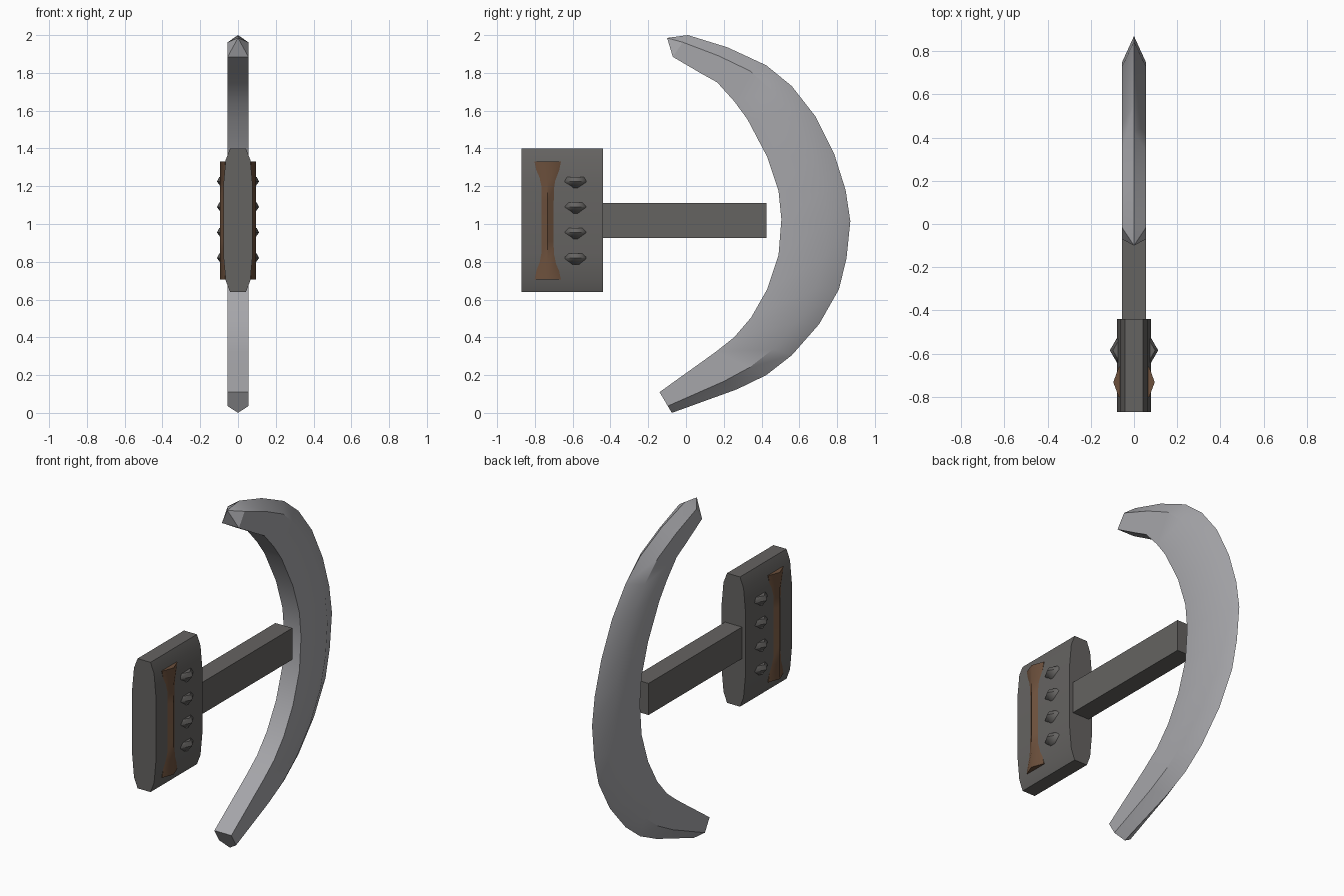
import bpy, bmesh, math
from mathutils import Vector

if "Cube" in bpy.data.objects:
    bpy.data.objects.remove(bpy.data.objects["Cube"])


def material(name, rgb):
    m = bpy.data.materials.new(name)
    m.diffuse_color = (*rgb, 1)
    m.use_nodes = True
    m.node_tree.nodes["Principled BSDF"].inputs["Base Color"].default_value = m.diffuse_color
    return m


STEEL = material("steel", (0.38, 0.38, 0.40))
DARK = material("dark_metal", (0.13, 0.125, 0.12))
LEATHER = material("leather", (0.15, 0.08, 0.045))


def loft(name, rings, mat, apex=None, angle=30):
    """Skin a list of closed rings; cap both ends (first one to an apex if given)."""
    bm = bmesh.new()
    vs = [[bm.verts.new(p) for p in r] for r in rings]
    n = len(rings[0])
    for a, b in zip(vs, vs[1:]):
        for i in range(n):
            j = (i + 1) % n
            bm.faces.new((a[i], a[j], b[j], b[i]))
    if apex:
        tip = bm.verts.new(apex)
        for i in range(n):
            bm.faces.new((vs[0][i], vs[0][(i + 1) % n], tip))
    else:
        bm.faces.new(vs[0])
    bm.faces.new(vs[-1])
    bmesh.ops.recalc_face_normals(bm, faces=bm.faces)
    me = bpy.data.meshes.new(name)
    bm.to_mesh(me)
    bm.free()
    me.materials.append(mat)
    ob = bpy.data.objects.new(name, me)
    bpy.context.collection.objects.link(ob)
    bpy.ops.object.select_all(action='DESELECT')
    ob.select_set(True)
    bpy.context.view_layer.objects.active = ob
    bpy.ops.object.shade_smooth_by_angle(angle=math.radians(angle))
    return ob


def oval(rx, ry, cy, z, n=8):
    return [(rx * math.cos(2 * math.pi * i / n),
             cy + ry * math.sin(2 * math.pi * i / n), z) for i in range(n)]


# crescent blade: cutting ridge outside, flat spine inside (y, z)
outer = [(.01, 2), (.22, 1.935), (.425, 1.84), (.56, 1.73), (.685, 1.57),
         (.785, 1.37), (.845, 1.18), (.87, 1.015), (.85, .82), (.81, .655),
         (.705, .47), (.56, .305), (.425, .20), (.27, .125), (-.075, 0)]
inner = [(-.07, 1.885), (.075, 1.80), (.165, 1.75), (.255, 1.65), (.325, 1.555),
         (.43, 1.355), (.49, 1.175), (.505, 1.025), (.49, .835), (.43, .655),
         (.345, .505), (.255, .40), (.16, .325), (.06, .253), (-.14, .11)]
T = 0.055
rings = []
for o, i in zip(outer, inner):
    s = Vector(i).lerp(Vector(o), 0.67)
    rings.append([(-T, *i), (-T, *s), (0, *o), (T, *s), (T, *i)])
loft("crescent_blade", rings, STEEL, apex=(0, -.10, 1.985))

# bar joining grip and blade
bar = [(-T, .925), (T, .925), (T, 1.11), (-T, 1.11)]
loft("connecting_bar", [[(x, y, z) for x, z in bar] for y in (-.45, .425)], DARK)

# rounded grip block
half = [(.042, .64), (.065, .70), (.078, .84), (.078, 1.20), (.065, 1.34), (.042, 1.40)]
grip = half + [(-x, z) for x, z in reversed(half)]
loft("grip_block", [[(x, y, z) for x, z in grip] for y in (-.87, -.44)], DARK)

# hourglass leather wrap showing on both sides of the grip
wrap = [(.705, .07), (.80, .05), (.91, .046), (1.125, .046), (1.23, .05), (1.33, .07)]
loft("leather_wrap",
     [[(sx * x, -.732 + sy * r, z) for sx, sy, x in
       ((1, -1, .07), (1, 0, .096), (1, 1, .07), (-1, 1, .07), (-1, 0, .096), (-1, -1, .07))]
      for z, r in wrap], LEATHER, angle=50)

# finger studs
for k in range(4):
    z = 1.22 - k * 0.135
    loft(f"finger_stud_{k + 1}",
         [oval(.085, .052, -.585, z - .03), oval(.112, .08, -.585, z + .005),
          oval(.098, .07, -.585, z + .03)], DARK, angle=60)
